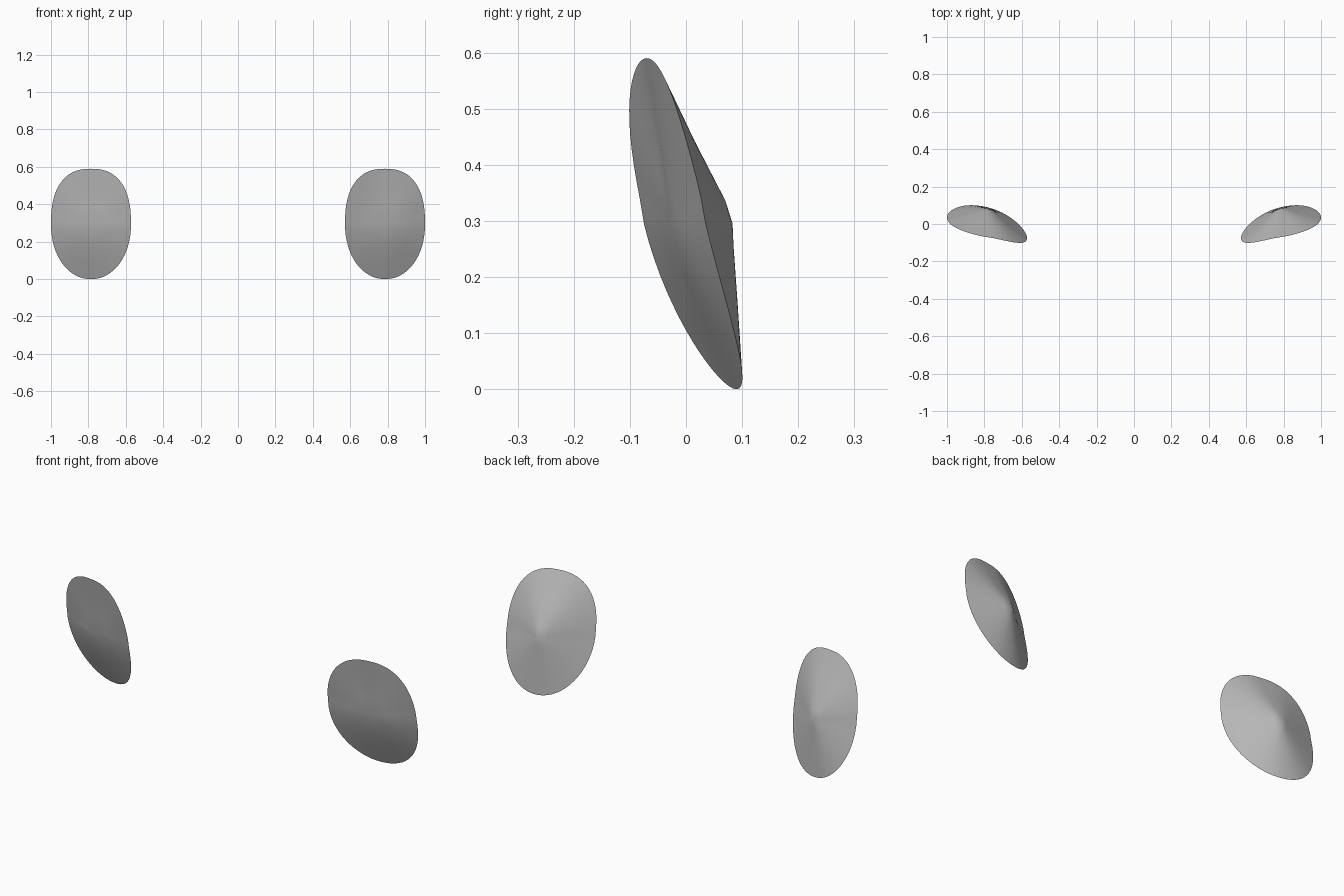
import bpy, bmesh, math

cube = bpy.data.objects.get("Cube")
if cube:
    bpy.data.objects.remove(cube, do_unlink=True)

# One plain grey for both pads
grey = bpy.data.materials.new("neutral_grey")
grey.use_nodes = True
colour = (0.5, 0.5, 0.5, 1)
grey.diffuse_color = colour
grey.node_tree.nodes["Principled BSDF"].inputs["Base Color"].default_value = colour

SEGMENTS = 64
HALF_W, HALF_H, CENTRE_X = 0.214, 0.295, 0.786
BACK_Y, FRONT_Y = 0.083, -0.03


def rim(angle):
    """Unit outline, a little broader at the top, with its swept depth."""
    c, s = math.cos(angle), math.sin(angle)
    power = 0.82 if s > 0 else 0.96
    u = math.copysign(abs(c) ** power, c)
    w = math.copysign(abs(s) ** power, s)
    depth = -0.005 + 0.055 * c - 0.08 * s + 0.015 * (s * s - c * c)
    return u, w, depth


def pad(name, side):
    bm = bmesh.new()

    def vert(u, w, y):
        return bm.verts.new((side * (CENTRE_X + HALF_W * u), y, HALF_H * (1 + w)))

    def ring(scale, centre_y, blend):
        pts = [rim(math.tau * i / SEGMENTS) for i in range(SEGMENTS)]
        return [vert(u * scale, w * scale, d + (centre_y - d) * blend) for u, w, d in pts]

    edge = ring(1, 0, 0)
    # Shallow front, then conical back with a blunted tip
    for tip_y, steps in ((FRONT_Y, ((0.7, 0.35), (0.35, 0.75))),
                         (BACK_Y, ((0.55, 0.46), (0.15, 0.9)))):
        last = edge
        for scale, blend in steps:
            new = ring(scale, tip_y, blend)
            for i in range(SEGMENTS):
                j = (i + 1) % SEGMENTS
                bm.faces.new((last[i], last[j], new[j], new[i]))
            last = new
        tip = vert(0, 0, tip_y)
        for i in range(SEGMENTS):
            bm.faces.new((last[i], last[(i + 1) % SEGMENTS], tip))

    bmesh.ops.recalc_face_normals(bm, faces=bm.faces)
    mesh = bpy.data.meshes.new(name)
    bm.to_mesh(mesh)
    bm.free()
    mesh.materials.append(grey)
    obj = bpy.data.objects.new(name, mesh)
    bpy.context.collection.objects.link(obj)
    return obj


# Mirrored pair
pads = [pad("left_pad", 1), pad("right_pad", -1)]
bpy.ops.object.select_all(action="DESELECT")
for obj in pads:
    obj.select_set(True)
bpy.context.view_layer.objects.active = pads[0]
bpy.ops.object.shade_smooth_by_angle(angle=math.radians(40))
